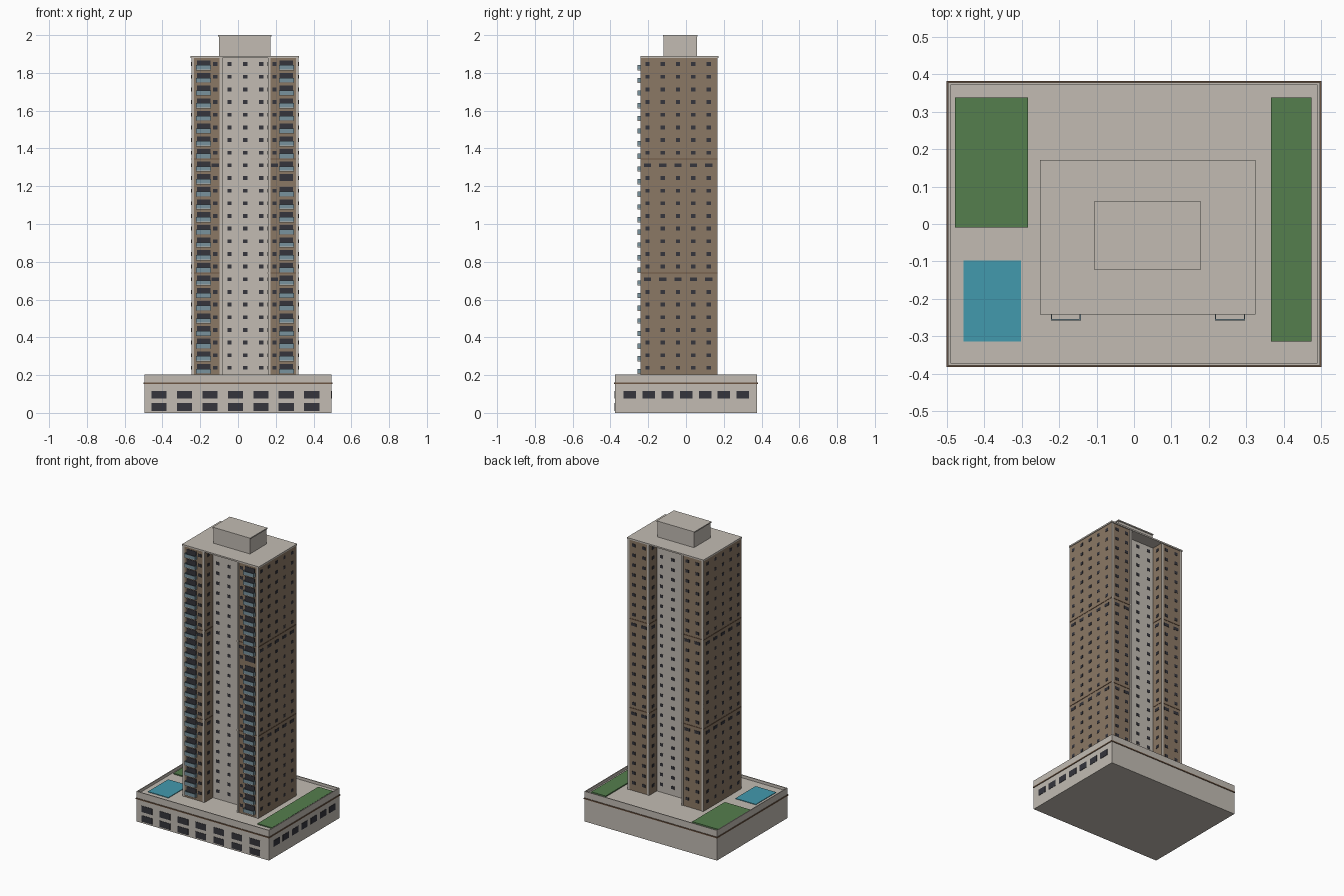
import bpy
import bmesh
from mathutils import Matrix, Vector

if "Cube" in bpy.data.objects:
    bpy.data.objects.remove(bpy.data.objects["Cube"], do_unlink=True)


def material(name, r, g, b):
    m = bpy.data.materials.new(name)
    m.use_nodes = True
    m.diffuse_color = (r, g, b, 1)
    m.node_tree.nodes["Principled BSDF"].inputs["Base Color"].default_value = (r, g, b, 1)
    return m


concrete = material("warm grey concrete", 0.54, 0.50, 0.45)
brown = material("brown cladding", 0.26, 0.19, 0.13)
trim = material("dark brown trim", 0.15, 0.09, 0.055)
dark = material("dark window", 0.035, 0.035, 0.045)
glass = material("balcony glass", 0.19, 0.29, 0.34)
grass = material("lawn green", 0.09, 0.21, 0.075)
water = material("pool blue", 0.055, 0.32, 0.42)


def boxes(name, mat, spans):
    """One object made of boxes, each given as (x0, x1, y0, y1, z0, z1)."""
    bm = bmesh.new()
    for x0, x1, y0, y1, z0, z1 in spans:
        centre = Vector((x0 + x1, y0 + y1, z0 + z1)) / 2
        size = Matrix.Diagonal((x1 - x0, y1 - y0, z1 - z0, 1))
        bmesh.ops.create_cube(bm, size=1, matrix=Matrix.Translation(centre) @ size)
    mesh = bpy.data.meshes.new(name)
    bm.to_mesh(mesh)
    bm.free()
    mesh.materials.append(mat)
    ob = bpy.data.objects.new(name, mesh)
    bpy.context.collection.objects.link(ob)
    return ob


def ring(x0, x1, y0, y1, z0, z1, t):
    """Four walls of thickness t around a rectangle."""
    return [(x0, x1, y0, y0 + t, z0, z1), (x0, x1, y1 - t, y1, z0, z1),
            (x0, x0 + t, y0 + t, y1 - t, z0, z1), (x1 - t, x1, y0 + t, y1 - t, z0, z1)]


def pane(axis, plane, u, z, w, h):
    """Thin plate on a wall that faces along the x or y axis."""
    t = 0.002
    if axis == "x":
        return (plane - t, plane + t, u - w / 2, u + w / 2, z - h / 2, z + h / 2)
    return (u - w / 2, u + w / 2, plane - t, plane + t, z - h / 2, z + h / 2)


# Podium with parapet, belt and garden deck
PX, PY, DECK, RIM = 0.496, 0.377, 0.185, 0.204
boxes("podium", concrete, [(-PX, PX, -PY, PY, 0, DECK)])
boxes("parapet", concrete, ring(-PX, PX, -PY, PY, DECK, RIM, 0.006))
boxes("podium_belt", trim, ring(-0.5, 0.5, -0.381, 0.381, 0.152, 0.160, 0.006))
boxes("lawns", grass, [(-0.477, -0.283, -0.01, 0.338, DECK, 0.192),
                       (0.365, 0.474, -0.313, 0.338, DECK, 0.192)])
boxes("pool", water, [(-0.455, -0.302, -0.313, -0.097, DECK, 0.189)])
panes = [pane("y", -PY, -0.418 + 0.1347 * i, z, 0.08, 0.042)
         for i in range(7) for z in (0.031, 0.096)]
panes += [pane("x", PX, -0.297 + 0.0995 * i, 0.096, 0.066, 0.042) for i in range(7)]
boxes("podium_windows", dark, panes)

# Tower: two clad wings joined by a recessed core
X0, X1, Y0, Y1 = -0.247, 0.32, -0.237, 0.165
IN0, IN1 = -0.083, 0.159
CORE0, CORE1 = -0.15, 0.085
TOP, FLOORS, STOREY = 1.88, 25, 0.067
boxes("wings", brown, [(X0, IN0, Y0, Y1, DECK, TOP), (IN1, X1, Y0, Y1, DECK, TOP)])
boxes("core", concrete, [(IN0, IN1, CORE0, CORE1, DECK, TOP)])

# Corner strips on the wing ends
strips = []
for a, b in ((X0, IN0), (IN1, X1)):
    for y in (Y0, Y1):
        strips += [(a, a + 0.014, y - 0.003, y + 0.003, DECK, TOP),
                   (b - 0.014, b, y - 0.003, y + 0.003, DECK, TOP)]
boxes("corner_strips", concrete, strips)

# Roof slab and plant room
boxes("roof_slab", concrete, [(X0 - 0.004, X1 + 0.004, Y0 - 0.004, Y1 + 0.006, TOP, 1.89)])
boxes("plant_room", concrete, [(-0.1, 0.172, -0.118, 0.057, 1.89, 1.992)])
boxes("plant_room_cap", concrete, [(-0.105, 0.177, -0.123, 0.062, 1.992, 2.0)])

# Window columns: wall axis, wall plane, position along the wall
columns = [("x", x, -0.204 + 0.081 * i) for x in (X0, X1) for i in range(5)]
columns += [("y", y, -0.045 + 0.084 * i) for y in (CORE0, CORE1) for i in range(3)]
columns += [("x", x, y) for x in (IN0, IN1) for y in (-0.195, 0.125)]
columns += [("y", Y1, x) for x in (-0.2, -0.125, 0.2, 0.275)]
columns += [("y", Y0, x) for x in (-0.12, 0.193)]

windows, doors, slabs, rails = [], [], [], []
for floor in range(FLOORS):
    base = 0.205 + floor * STOREY
    mid = base + STOREY / 2
    belt_floor = floor in (7, 16)
    for axis, plane, u in columns:
        wide = belt_floor and plane not in (CORE0, CORE1)
        windows.append(pane(axis, plane, u, mid, 0.038 if wide else 0.023, 0.02))
    # Balconies on the front of both wings
    for side, x in enumerate((-0.182, 0.256)):
        doors.append(pane("y", Y0, x, mid + 0.002, 0.072, 0.036))
        if side and floor == 15:
            continue
        a, b = x - 0.04, x + 0.04
        slabs.append((a, b, -0.257, Y0, base, base + 0.005))
        rails += [(a, b, -0.257, -0.254, base + 0.005, base + 0.028),
                  (a, a + 0.003, -0.254, Y0, base + 0.005, base + 0.028),
                  (b - 0.003, b, -0.254, Y0, base + 0.005, base + 0.028)]
boxes("tower_windows", dark, windows)
boxes("balcony_doors", dark, doors)
boxes("balcony_slabs", concrete, slabs)
boxes("balcony_rails", glass, rails)

# Thin belts round the wings at the two service floors
belts = []
for floor in (7, 16):
    z = 0.205 + (floor + 1) * STOREY
    for a, b in ((X0, IN0), (IN1, X1)):
        belts += ring(a - 0.002, b + 0.002, Y0 - 0.002, Y1 + 0.002, z - 0.003, z + 0.003, 0.004)
boxes("tower_belts", trim, belts)
